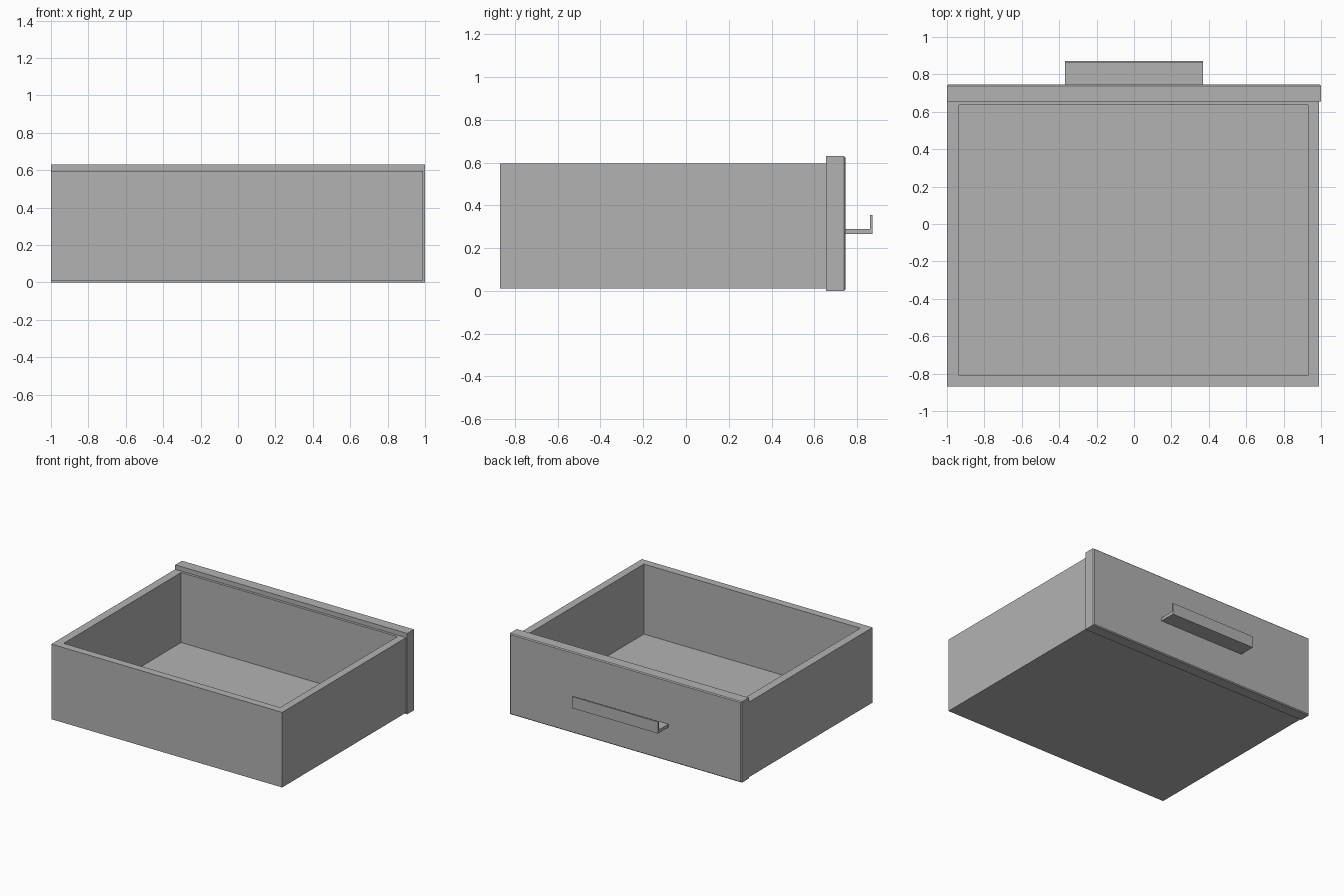
import bpy
import bmesh

if "Cube" in bpy.data.objects:
    bpy.data.objects.remove(bpy.data.objects["Cube"])

# Single plain grey material
grey = bpy.data.materials.new("plain_grey")
grey.use_nodes = True
colour = (0.448, 0.448, 0.448, 1.0)
grey.diffuse_color = colour
grey.node_tree.nodes["Principled BSDF"].inputs["Base Color"].default_value = colour


def finish(bm, name):
    bmesh.ops.recalc_face_normals(bm, faces=bm.faces)
    mesh = bpy.data.meshes.new(name)
    bm.to_mesh(mesh)
    bm.free()
    mesh.materials.append(grey)
    obj = bpy.data.objects.new(name, mesh)
    bpy.context.collection.objects.link(obj)
    return obj


def box(lo, hi):
    """Box between two corners, as a bmesh."""
    bm = bmesh.new()
    bmesh.ops.create_cube(bm, size=1)
    for v in bm.verts:
        for i in range(3):
            v.co[i] = lo[i] if v.co[i] < 0 else hi[i]
    return bm


# Open tray: inset the top into a rim, then sink it to the floor
bm = box((-1.0, -0.87, 0.01), (0.99, 0.70, 0.595))
top = max(bm.faces, key=lambda f: f.calc_center_median().z)
bmesh.ops.inset_individual(bm, faces=[top], thickness=0.06)
for v in top.verts:
    v.co.x = -0.935 if v.co.x < 0 else 0.93
    v.co.y = -0.81 if v.co.y < 0 else 0.635
well = bmesh.ops.extrude_discrete_faces(bm, faces=[top])["faces"][0]
for v in well.verts:
    v.co.z = 0.05
finish(bm, "drawer_tray")

# Face panel with a small chamfer round its outer face
bm = box((-1.0, 0.655, 0.0), (1.0, 0.745, 0.63))
rim = [e for e in bm.edges if all(v.co.y > 0.7 for v in e.verts)]
bmesh.ops.bevel(bm, geom=rim, offset=0.007, segments=1, affect='EDGES')
finish(bm, "drawer_face_panel")

# Handle: L-shaped profile in y and z, extruded along x
profile = [(0.74, 0.265), (0.872, 0.265), (0.872, 0.355),
           (0.86, 0.355), (0.86, 0.29), (0.74, 0.29)]
bm = bmesh.new()
end = bm.faces.new([bm.verts.new((-0.37, y, z)) for y, z in profile])
ext = bmesh.ops.extrude_face_region(bm, geom=[end], use_keep_orig=True)
for v in ext["geom"]:
    if isinstance(v, bmesh.types.BMVert):
        v.co.x = 0.37
finish(bm, "pull_handle")
